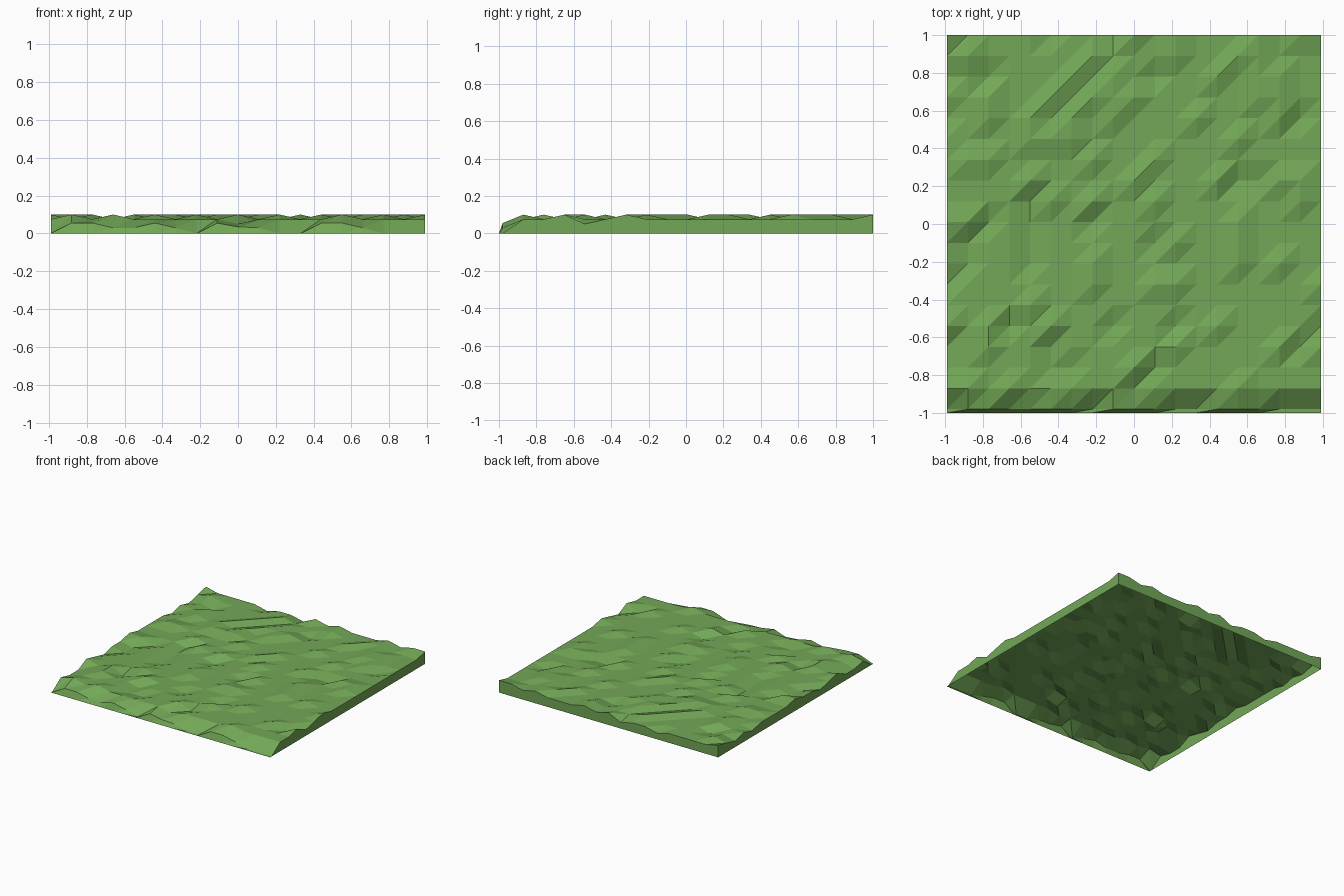
import bpy, bmesh, random

if "Cube" in bpy.data.objects:
    bpy.data.objects.remove(bpy.data.objects["Cube"])

random.seed(11)
N = 18                      # cells per side
STEP = 0.11
X0, Y0 = -0.99, -0.98

# single grass colour
grass = bpy.data.materials.new("grass green")
grass.diffuse_color = (0.17, 0.39, 0.095, 1)
grass.use_nodes = True
grass.node_tree.nodes["Principled BSDF"].inputs["Base Color"].default_value = grass.diffuse_color


def height(j):
    """Stepped height: mostly level, some bumps and a few dips."""
    if j == 0:              # front lip drops toward the ground
        return random.choice([0.0, 0.03, 0.035, 0.055])
    return random.choices([0.05, 0.075, 0.1], [0.07, 0.70, 0.23])[0]


bm = bmesh.new()

# bumpy top
grid = [[bm.verts.new((X0 + i * STEP, Y0 + j * STEP, height(j)))
         for i in range(N + 1)] for j in range(N + 1)]
for i in (0, N):            # corners: front meets ground, back is high
    grid[0][i].co.z = 0.0
    grid[1][i].co.z = 0.075
    grid[N][i].co.z = 0.1
for j in range(N):
    for i in range(N):
        a, b = grid[j][i], grid[j][i + 1]
        c, d = grid[j + 1][i + 1], grid[j + 1][i]
        bm.faces.new((a, b, c))
        bm.faces.new((a, c, d))


# skirts that reach the ground on all four sides (underside is open)
def skirt(top, shift=0.0):
    low = [bm.verts.new((v.co.x, v.co.y + shift, 0)) for v in top]
    for k in range(len(top) - 1):
        bm.faces.new((low[k], low[k + 1], top[k + 1]))
        bm.faces.new((low[k], top[k + 1], top[k]))


skirt(grid[0], -0.02)                               # sloped front lip
skirt([grid[j][N] for j in range(N + 1)])           # right
skirt(grid[N][::-1], 0.0)                           # back
skirt([grid[j][0] for j in range(N, -1, -1)])       # left

# stretch the back row exactly to the tile edge
for v in bm.verts:
    if v.co.y > 0.99:
        v.co.y = 1.0
bmesh.ops.remove_doubles(bm, verts=bm.verts, dist=0.0001)
bmesh.ops.dissolve_degenerate(bm, edges=bm.edges, dist=0.0001)

mesh = bpy.data.meshes.new("grass_tile")
bm.to_mesh(mesh)
bm.free()
mesh.materials.append(grass)
tile = bpy.data.objects.new("grass_tile", mesh)
bpy.context.collection.objects.link(tile)
